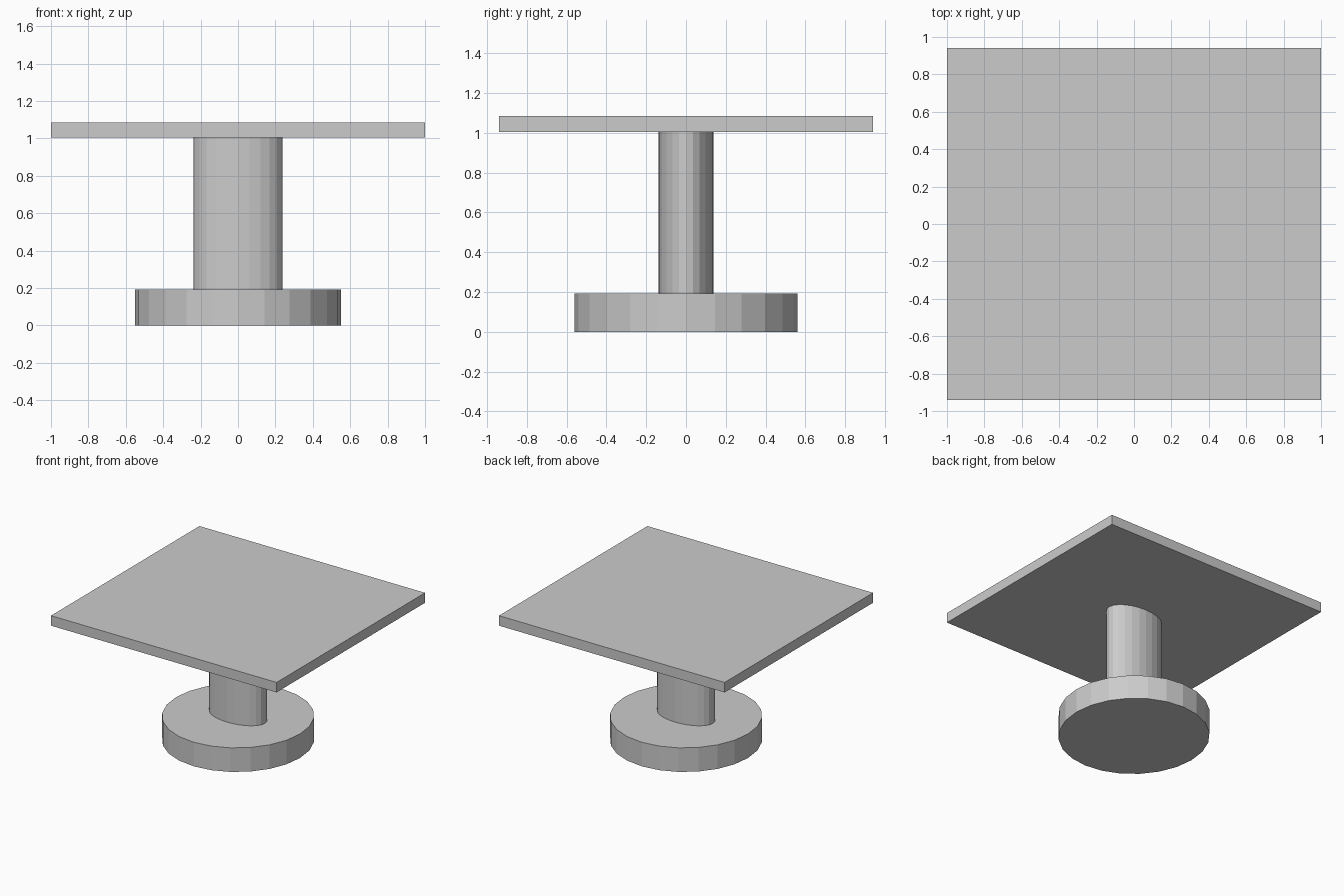
import bpy
from math import pi

if "Cube" in bpy.data.objects:
    bpy.data.objects.remove(bpy.data.objects["Cube"])


def drum(name, sides, rx, ry, z0, z1, turn=0.0):
    """Upright elliptical cylinder between two heights."""
    bpy.ops.mesh.primitive_cylinder_add(vertices=sides, radius=1, depth=z1 - z0)
    ob = bpy.context.object
    ob.name = name
    ob.rotation_euler.z = turn
    bpy.ops.object.transform_apply(rotation=True, location=False, scale=False)
    ob.location.z = (z0 + z1) / 2
    ob.scale = (rx, ry, 1)
    return ob


# Round foot and oval column
drum("base", 24, 0.55, 0.56, 0.0, 0.193)
drum("column", 24, 0.238, 0.138, 0.193, 1.005)

# Flat rectangular top
bpy.ops.mesh.primitive_cube_add(size=1, location=(0, 0, 1.045))
top = bpy.context.object
top.name = "table_top"
top.scale = (2.0, 1.88, 0.08)
